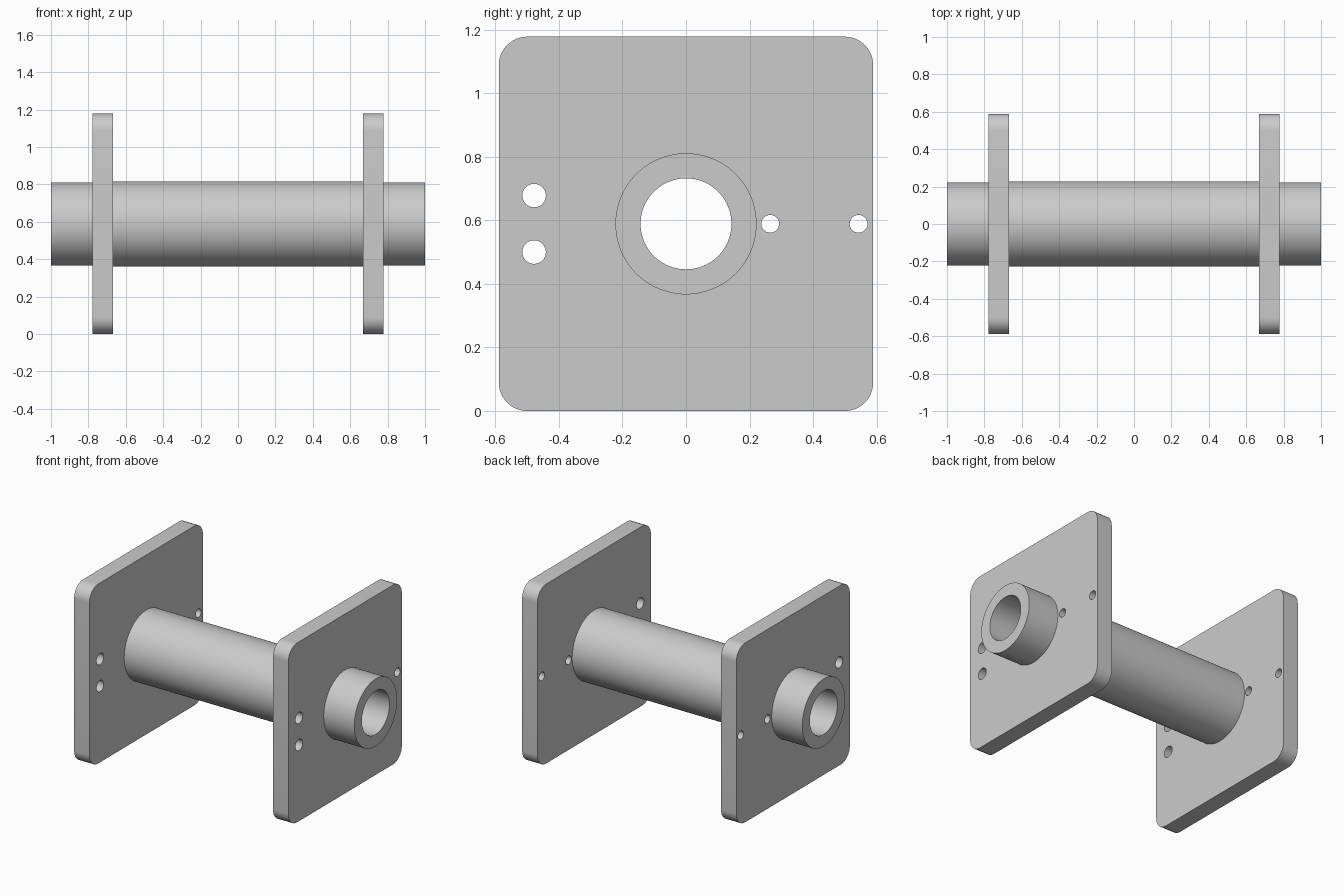
import bpy, bmesh
from math import cos, sin, pi, radians

cube = bpy.data.objects.get("Cube")
if cube:
    bpy.data.objects.remove(cube, do_unlink=True)

HALF = 0.589            # half the plate side, also the axis height
CORNER = 0.09
PLATE_IN, PLATE_OUT = 0.667, 0.778
DRUM_R, HUB_R, BORE_R = 0.228, 0.222, 0.143

steel = bpy.data.materials.new("grey steel")
steel.use_nodes = True
grey = (0.6, 0.6, 0.6, 1)
steel.diffuse_color = grey
steel.node_tree.nodes["Principled BSDF"].inputs["Base Color"].default_value = grey


def arc(cx, cy, r, start, end, steps):
    return [(cx + r * cos(start + (end - start) * i / steps),
             cy + r * sin(start + (end - start) * i / steps)) for i in range(steps + 1)]


def circle(cx, cy, r, steps=32):
    return arc(cx, cy, r, 0, 2 * pi, steps)[:-1]


def finish(obj):
    bpy.ops.object.select_all(action="DESELECT")
    obj.select_set(True)
    bpy.context.view_layer.objects.active = obj
    if obj.type == "CURVE":
        bpy.ops.object.convert(target="MESH")
        obj = bpy.context.object
    bm = bmesh.new()
    bm.from_mesh(obj.data)
    bmesh.ops.remove_doubles(bm, verts=bm.verts, dist=0.0001)
    bmesh.ops.recalc_face_normals(bm, faces=bm.faces)
    bm.to_mesh(obj.data)
    bm.free()
    obj.data.materials.clear()
    obj.data.materials.append(steel)
    bpy.ops.object.shade_smooth_by_angle(angle=radians(30))


def end_plate(name, x):
    # Rounded square outline with the drilled holes as inner loops
    c = HALF - CORNER
    outline = []
    for i, (sx, sy) in enumerate([(1, 1), (-1, 1), (-1, -1), (1, -1)]):
        outline += arc(sx * c, sy * c, CORNER, i * pi / 2, (i + 1) * pi / 2, 12)
    loops = [outline, circle(0, 0, 0.2, 64),
             circle(-0.478, 0.089, 0.037), circle(-0.478, -0.089, 0.037),
             circle(0.265, 0, 0.028), circle(0.543, 0, 0.028)]
    curve = bpy.data.curves.new(name, "CURVE")
    curve.dimensions = "2D"
    curve.fill_mode = "BOTH"
    curve.extrude = (PLATE_OUT - PLATE_IN) / 2
    for points in loops:
        spline = curve.splines.new("POLY")
        spline.points.add(len(points) - 1)
        for p, (u, v) in zip(spline.points, points):
            p.co = (u, v, 0, 1)
        spline.use_cyclic_u = True
    obj = bpy.data.objects.new(name, curve)
    bpy.context.collection.objects.link(obj)
    obj.location = (x, 0, HALF)
    obj.rotation_euler = (pi / 2, 0, pi / 2)
    finish(obj)


def hollow_shaft(name, segments=96):
    # Closed stepped profile (x, radius) spun about the x axis
    profile = [(-1, BORE_R), (-1, HUB_R), (-PLATE_IN, HUB_R), (-PLATE_IN, DRUM_R),
               (PLATE_IN, DRUM_R), (PLATE_IN, HUB_R), (1, HUB_R), (1, BORE_R)]
    bm = bmesh.new()
    rings = [[bm.verts.new((x, u, v)) for u, v in circle(0, 0, r, segments)]
             for x, r in profile]
    for a, b in zip(rings, rings[1:] + rings[:1]):
        for i in range(segments):
            j = (i + 1) % segments
            bm.faces.new((a[i], a[j], b[j], b[i]))
    mesh = bpy.data.meshes.new(name)
    bm.to_mesh(mesh)
    bm.free()
    obj = bpy.data.objects.new(name, mesh)
    bpy.context.collection.objects.link(obj)
    obj.location.z = HALF
    finish(obj)


middle = (PLATE_IN + PLATE_OUT) / 2
end_plate("left_end_plate", middle)
end_plate("right_end_plate", -middle)
hollow_shaft("hollow_drum_shaft")
